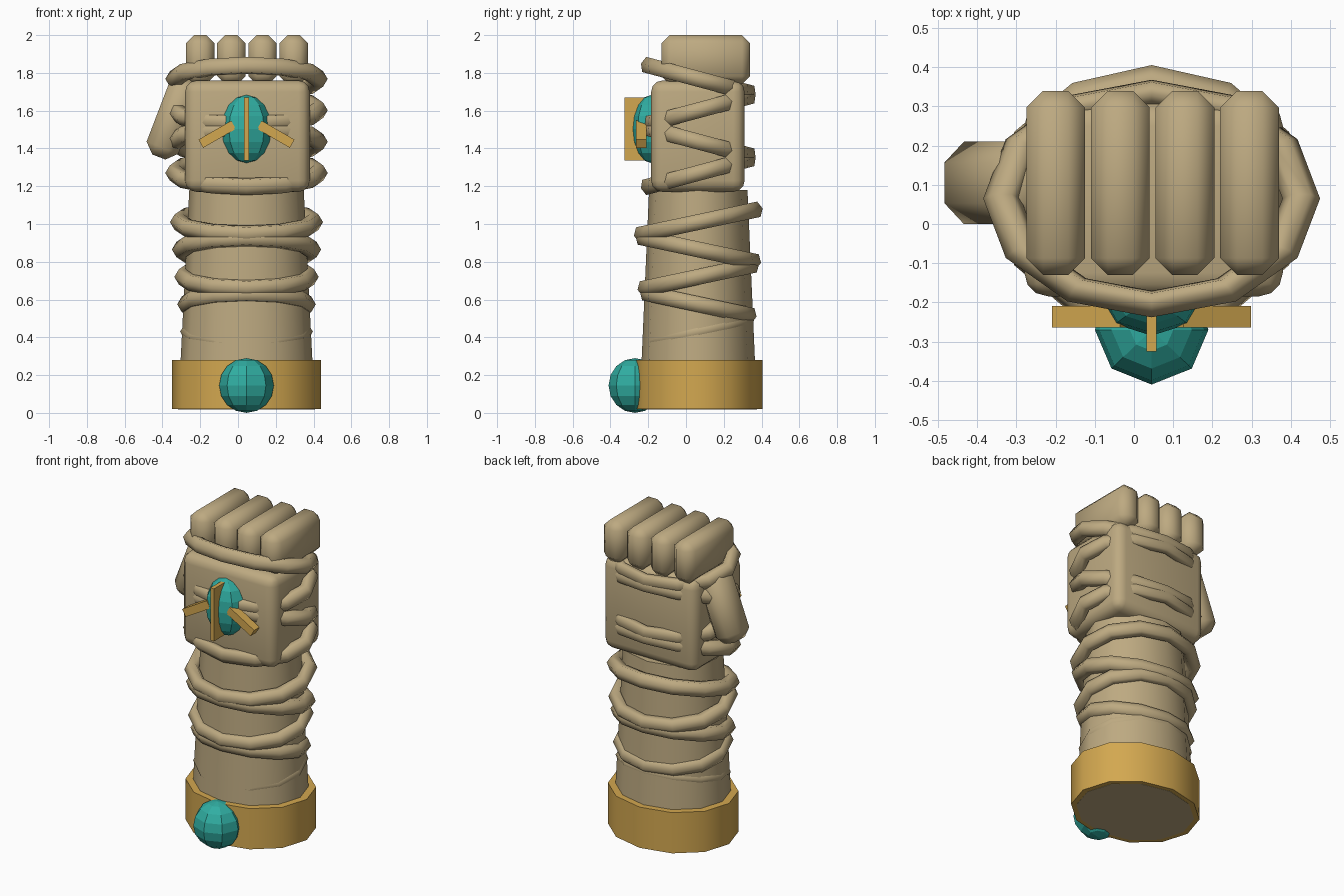
import bpy
from math import radians

cube = bpy.data.objects.get("Cube")
if cube:
    bpy.data.objects.remove(cube, do_unlink=True)


def material(name, rgb):
    m = bpy.data.materials.new(name)
    m.use_nodes = True
    m.diffuse_color = (*rgb, 1)
    m.node_tree.nodes["Principled BSDF"].inputs["Base Color"].default_value = (*rgb, 1)
    return m


TAN = material("tan cloth", (0.51, 0.40, 0.22))
GOLD = material("gold", (0.65, 0.39, 0.08))
TEAL = material("teal gem", (0.03, 0.42, 0.36))
CX, CY = 0.045, 0.065  # axis of the arm


def finish(name, mat, smooth=None):
    """Name and colour the active object; smooth edges below the given angle."""
    ob = bpy.context.object
    ob.name = name
    ob.data.materials.append(mat)
    if smooth:
        bpy.ops.object.shade_smooth_by_angle(angle=radians(smooth))
    return ob


def block(name, mat, centre, size, tilt=0, bevel=0, segments=1):
    bpy.ops.mesh.primitive_cube_add(size=1, location=centre)
    ob = bpy.context.object
    ob.scale = size
    bpy.ops.object.transform_apply(location=False, rotation=False, scale=True)
    if bevel:
        mod = ob.modifiers.new("Bevel", "BEVEL")
        mod.width = bevel
        mod.segments = segments
        bpy.ops.object.modifier_apply(modifier=mod.name)
    ob.rotation_euler.y = radians(tilt)
    return finish(name, mat, 50 if bevel else None)


def column(name, mat, z0, z1, r0, r1, squash, sides=12):
    bpy.ops.mesh.primitive_cone_add(vertices=sides, radius1=r0, radius2=r1,
                                    depth=z1 - z0, location=(CX, CY, (z0 + z1) / 2))
    bpy.context.object.scale.y = squash
    return finish(name, mat, 50)


def wrap(name, z, outer, squash, tilt, tube=0.048):
    """A cloth band: squashed ring tilted about the x axis."""
    bpy.ops.mesh.primitive_torus_add(major_segments=12, minor_segments=6,
                                     major_radius=outer - tube, minor_radius=tube,
                                     location=(CX, CY, z), rotation=(radians(tilt), 0, 0))
    bpy.context.object.scale.y = squash
    return finish(name, TAN, 80)


def gem(name, centre, radii):
    bpy.ops.mesh.primitive_uv_sphere_add(segments=8, ring_count=8, radius=1, location=centre)
    bpy.context.object.scale = radii
    return finish(name, TEAL)


# forearm and cuff
column("forearm", TAN, 0.019, 1.18, 0.362, 0.303, 0.86)
column("cuff", GOLD, 0.02, 0.28, 0.395, 0.395, 0.86)
gem("cuff_gem", (CX, -0.27, 0.145), (0.145, 0.14, 0.145))

# palm, fingers and thumb
block("palm", TAN, (0.05, 0.063, 1.465), (0.66, 0.495, 0.59), bevel=0.06, segments=3)
for i in range(4):
    block(f"finger_{i + 1}", TAN, (-0.2 + 0.165 * i, 0.105, 1.87),
          (0.15, 0.47, 0.26), bevel=0.043)
block("thumb", TAN, (-0.34, 0.105, 1.56), (0.18, 0.21, 0.44), tilt=21, bevel=0.053)

# cloth wraps, tilted alternately
for i, outer in enumerate((0.405, 0.395, 0.382, 0.367, 0.351)):
    wrap(f"forearm_wrap_{i + 1}", 1.01 - 0.145 * i, outer, 0.86, 12 if i % 2 == 0 else -12)
for i in range(4):
    wrap(f"hand_wrap_{i + 1}", 1.27 + 0.166 * i, 0.43, 0.73, 15 if i % 2 == 0 else -15)

# eye emblem on the back of the hand
gem("hand_gem", (CX, -0.185, 1.503), (0.132, 0.1, 0.18))
block("gem_slit", GOLD, (CX, -0.26, 1.503), (0.026, 0.13, 0.335))
for side, name in ((-1, "right_bar"), (1, "left_bar")):
    block(name, GOLD, (CX + side * 0.155, -0.237, 1.475), (0.2, 0.055, 0.05), tilt=side * 30)
